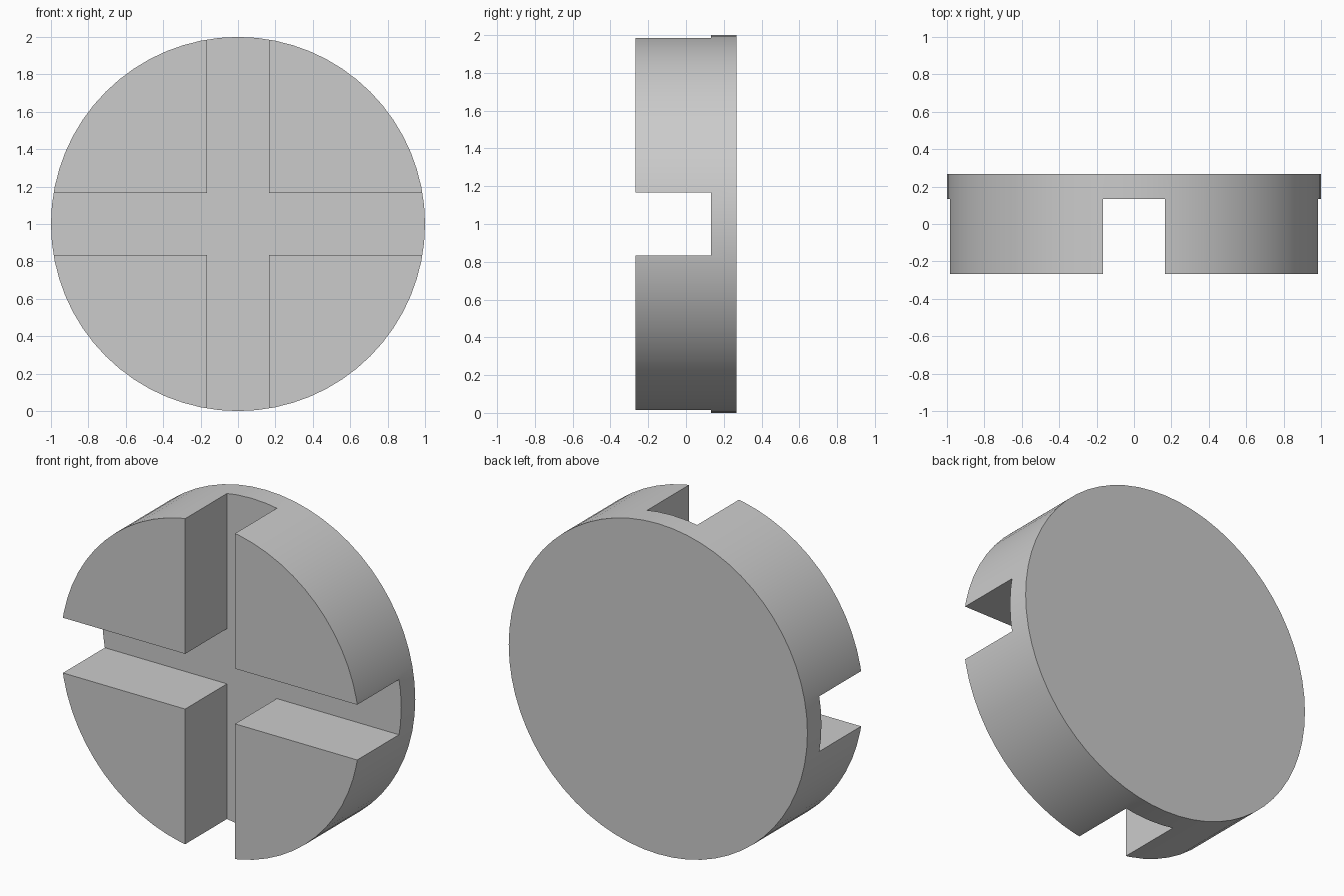
import bpy
from math import pi

if "Cube" in bpy.data.objects:
    bpy.data.objects.remove(bpy.data.objects["Cube"])

RADIUS = 1.0
HALF_DEPTH = 0.267   # disc spans y = -0.267 .. 0.267
SLOT_FLOOR = 0.133   # y of the slot bottom
SLOT_WIDTH = 0.334

# Round disc lying on its rim, facing -y
bpy.ops.mesh.primitive_cylinder_add(vertices=64, radius=RADIUS, depth=2 * HALF_DEPTH,
                                    location=(0, 0, RADIUS), rotation=(pi / 2, 0, 0))
disc = bpy.context.object
disc.name = "slotted_disc"
bpy.ops.object.transform_apply(location=False, rotation=True, scale=True)


def cut_slot(name, size_x, size_z):
    """Cut a straight slot into the front of the disc."""
    front = -HALF_DEPTH - 0.2
    bpy.ops.mesh.primitive_cube_add(size=1, location=(0, (front + SLOT_FLOOR) / 2, RADIUS))
    cutter = bpy.context.object
    cutter.name = name
    cutter.scale = (size_x, SLOT_FLOOR - front, size_z)
    bpy.context.view_layer.update()
    mod = disc.modifiers.new(name, 'BOOLEAN')
    mod.operation = 'DIFFERENCE'
    mod.solver = 'EXACT'
    mod.object = cutter
    bpy.context.view_layer.objects.active = disc
    bpy.ops.object.modifier_apply(modifier=mod.name)
    bpy.data.objects.remove(cutter, do_unlink=True)


# Crossed slots: one vertical, one horizontal
cut_slot("vertical_slot", SLOT_WIDTH, 3)
cut_slot("horizontal_slot", 3, SLOT_WIDTH)

# Smooth rim with crisp slot and face edges
bpy.ops.object.select_all(action='DESELECT')
disc.select_set(True)
bpy.context.view_layer.objects.active = disc
bpy.ops.object.shade_smooth_by_angle(angle=pi / 6)
